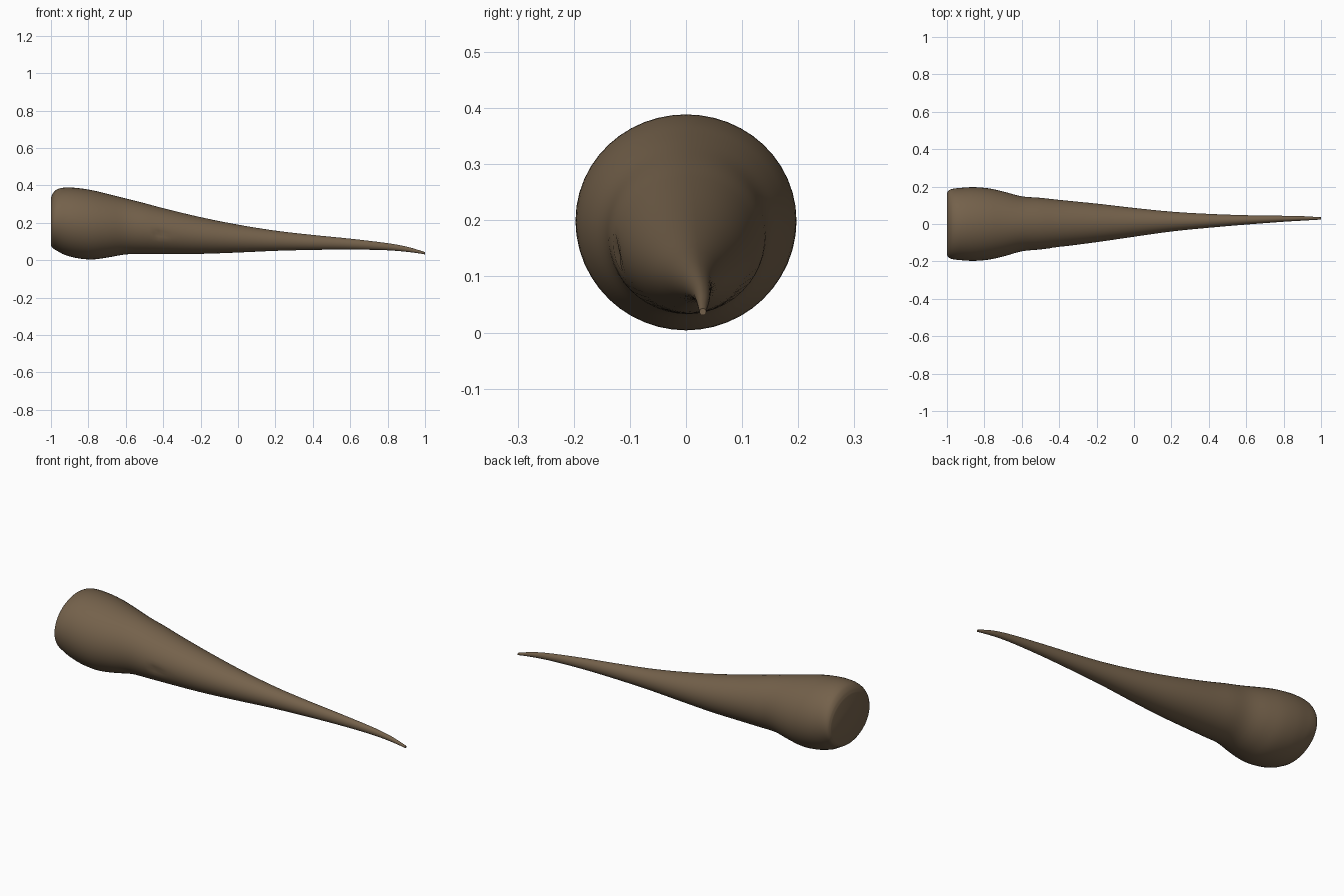
import bpy, bmesh, math
from mathutils import Vector

if "Cube" in bpy.data.objects:
    bpy.data.objects.remove(bpy.data.objects["Cube"])

# Stations along the horn: x, top z, bottom z, half width, y centre
ST = [
    (-1.0, .335, .078, .166, 0), (-.99, .357, .064, .180, 0), (-.97, .377, .052, .188, 0),
    (-.93, .388, .030, .193, 0), (-.86, .386, .011, .197, 0), (-.78, .374, .004, .191, 0),
    (-.70, .355, .014, .174, 0), (-.60, .330, .031, .147, .001), (-.50, .305, .033, .138, .002),
    (-.40, .278, .033, .126, .003), (-.20, .230, .034, .103, .006), (0, .190, .041, .077, .009),
    (.20, .158, .050, .053, .013), (.40, .135, .055, .037, .017), (.60, .115, .057, .025, .022),
    (.80, .091, .053, .016, .028), (.90, .073, .045, .012, .030), (.97, .053, .036, .008, .030),
    (1.0, .043, .031, .006, .030),
]
SEG, SUB = 48, 4


def sample(i, t):
    """Smooth (Hermite) interpolation between two stations."""
    a, b = ST[i], ST[i + 1]
    p, n = ST[max(i - 1, 0)], ST[min(i + 2, len(ST) - 1)]
    h = b[0] - a[0]
    out = [a[0] + h * t]
    for k in range(1, 5):
        m0 = (b[k] - p[k]) / (b[0] - p[0]) * h
        m1 = (n[k] - a[k]) / (n[0] - a[0]) * h
        out.append((2*t**3 - 3*t*t + 1) * a[k] + (t**3 - 2*t*t + t) * m0
                   + (3*t*t - 2*t**3) * b[k] + (t**3 - t*t) * m1)
    return out


rows = [sample(i, j / SUB) for i in range(len(ST) - 1) for j in range(SUB)] + [ST[-1]]

# Horn body lofted from elliptical rings
bm = bmesh.new()
rings = []
for x, zt, zb, w, yc in rows:
    ring = []
    for s in range(SEG):
        a = 2 * math.pi * s / SEG
        ring.append(bm.verts.new((x, yc + w * math.cos(a), (zt + zb) / 2 + (zt - zb) / 2 * math.sin(a))))
    rings.append(ring)
for r0, r1 in zip(rings, rings[1:]):
    for s in range(SEG):
        t = (s + 1) % SEG
        bm.faces.new((r0[s], r0[t], r1[t], r1[s]))
# Flat base and small blunt tip
bm.faces.new(rings[0])
bm.faces.new(rings[-1])
bmesh.ops.recalc_face_normals(bm, faces=bm.faces)

# Small pit on the front side
pit = Vector((-.42, -.124, .14))
for v in bm.verts:
    d = (v.co - pit).length
    if d < .03:
        v.co.y += .012 * (1 - d / .03)

me = bpy.data.meshes.new("horn")
bm.to_mesh(me)
bm.free()
horn = bpy.data.objects.new("horn", me)
bpy.context.collection.objects.link(horn)

mat = bpy.data.materials.new("brown horn")
mat.diffuse_color = (.175, .120, .070, 1)
mat.use_nodes = True
mat.node_tree.nodes["Principled BSDF"].inputs["Base Color"].default_value = mat.diffuse_color
me.materials.append(mat)

bpy.context.view_layer.objects.active = horn
horn.select_set(True)
bpy.ops.object.shade_smooth_by_angle(angle=math.radians(40))
